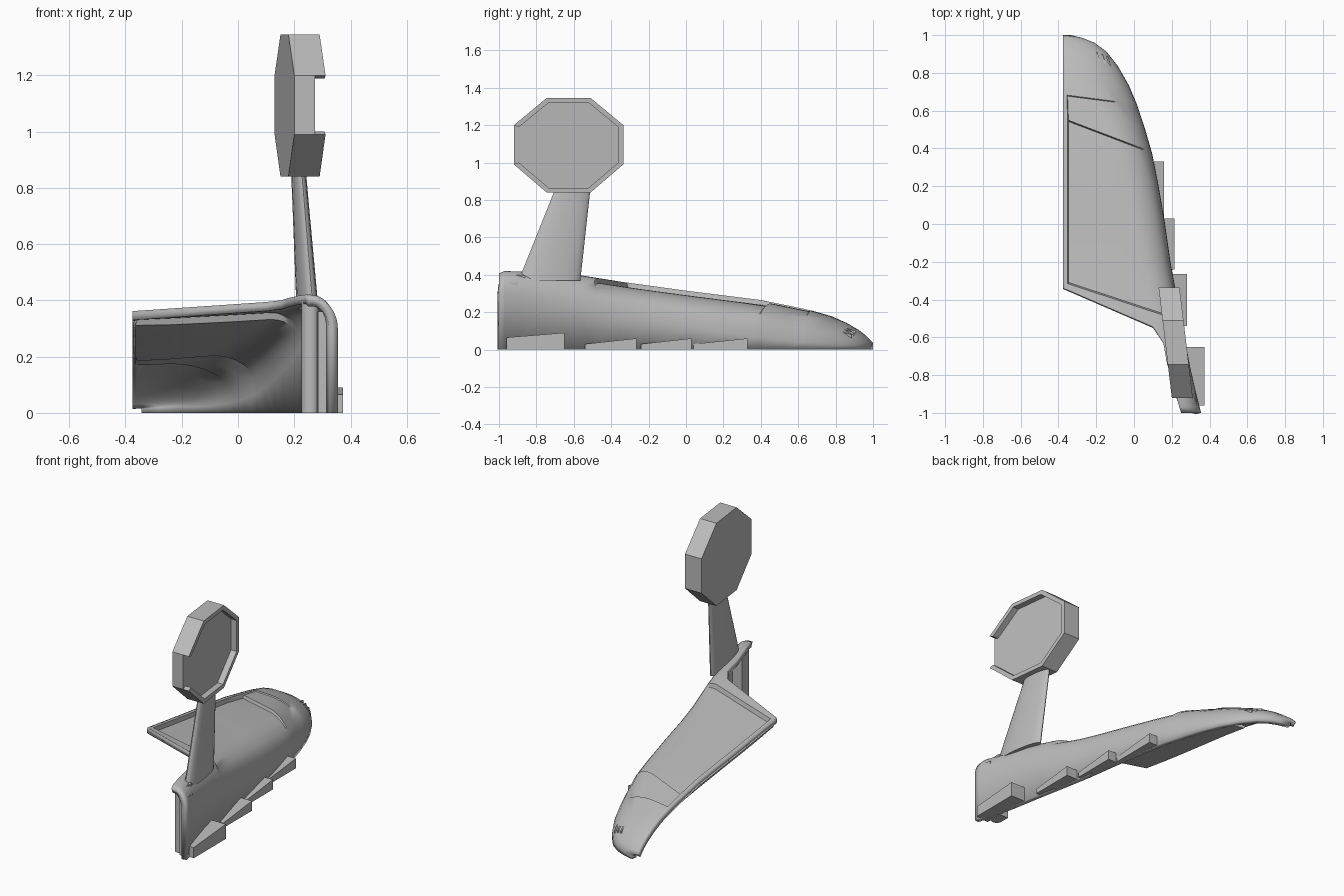
import bpy, bmesh, math

if "Cube" in bpy.data.objects:
    bpy.data.objects.remove(bpy.data.objects["Cube"], do_unlink=True)

GREY = bpy.data.materials.new("plain grey")
GREY.use_nodes = True
GREY.diffuse_color = (0.5, 0.5, 0.5, 1)
GREY.node_tree.nodes["Principled BSDF"].inputs["Base Color"].default_value = (0.5, 0.5, 0.5, 1)

XIN = -0.375  # open inner edge of the half shell


def table(pairs):
    """Piecewise linear lookup over (y, value) pairs."""
    pairs = sorted(pairs)

    def f(y):
        if y <= pairs[0][0]:
            return pairs[0][1]
        for (a, va), (b, vb) in zip(pairs, pairs[1:]):
            if y <= b:
                return va + (vb - va) * (y - a) / (b - a)
        return pairs[-1][1]
    return f


# Plan outline, roof height and shoulder radii along the length
x_out = table([(1, -.335), (.98, -.25), (.95, -.19), (.9, -.13), (.8, -.06), (.68, 0), (.5, .06),
               (.36, .10), (.1, .15), (-.25, .20), (-.5, .25), (-.8, .305), (-1, .355)])
z_top = table([(1, .035), (.97, .07), (.9, .122), (.8, .172), (.66, .212), (.4, .265), (0, .315),
               (-.4, .37), (-.55, .395), (-.9, .418), (-.97, .42), (-1, .408)])
r_x = table([(1, .3), (.8, .3), (.36, .2), (-.34, .17), (-.6, .13), (-1, .11)])
r_z = table([(1, .02), (.9, .10), (.8, .145), (.6, .185), (.36, .2), (-.34, .18), (-1, .11)])


def make(name, verts, faces, smooth=False, recalc=True):
    me = bpy.data.meshes.new(name)
    me.from_pydata(verts, [], faces)
    if recalc:
        bm = bmesh.new()
        bm.from_mesh(me)
        bmesh.ops.recalc_face_normals(bm, faces=bm.faces)
        bm.to_mesh(me)
        bm.free()
    ob = bpy.data.objects.new(name, me)
    bpy.context.collection.objects.link(ob)
    me.materials.append(GREY)
    if smooth:
        bpy.ops.object.select_all(action='DESELECT')
        ob.select_set(True)
        bpy.context.view_layer.objects.active = ob
        bpy.ops.object.shade_smooth_by_angle(angle=math.radians(35))
    return ob


def loft(name, a, b, smooth=False):
    """Closed solid between two matching rings."""
    n = len(a)
    faces = [(i, (i + 1) % n, n + (i + 1) % n, n + i) for i in range(n)]
    faces += [tuple(range(n))[::-1], tuple(range(n, 2 * n))]
    return make(name, list(a) + list(b), faces, smooth)


# Body shell: swept rows, each running from the inner edge over the shoulder to the ground
def row(yo, k, xin, drop):
    xo = x_out(yo)
    w = xo - xin
    rx, rz = min(r_x(yo), .82 * w), r_z(yo)
    start = xo - rx
    rim = min(.024, .05 * w)
    flat = [xin, xin + rim, xin + rim * 1.2]
    flat += [flat[2] + (start - flat[2]) * i / 4 for i in range(1, 5)]
    pts = [(x, 0.0) for x in flat]
    pts += [(start + rx * math.sin(a), a) for a in (math.pi / 2 * i / 9 for i in range(1, 10))]
    out = []
    for i, (x, a) in enumerate(pts):
        y = yo + k * (xo - x)
        sink = drop * max(0, math.cos(a * 1.5)) if i > 1 else 0
        out.append((x, y, z_top(y) - rz * (1 - math.cos(a)) - sink))
    out.append((xo, yo, 0))
    return out


rows = []
# (y at the inner edge, sweep, sunken depth)
for yc, k, drop in [(1, 0, 0), (.985, 0, 0), (.96, 0, 0), (.92, .03, 0), (.86, .08, 0), (.78, .13, 0),
                    (.685, .13, 0), (.68, .13, .007), (.62, .24, .007), (.56, .38, .007),
                    (.553, .38, .025), (.4, .37, .025), (.2, .36, .025), (0, .35, .025),
                    (-.15, .34, .025), (-.3, .33, .025), (-.308, .33, 0), (-.34, .33, 0)]:
    yo = yc
    for _ in range(40):
        yo = yc - k * (x_out(yo) - XIN)
    rows.append(row(yo, k, XIN, drop))
# Narrow tail behind the panel: (y, sweep, inner x)
for yo, k, xin in [(-.6, .33, .1), (-.66, .25, .155), (-.75, .1, .175),
                   (-.88, 0, .215), (-.97, 0, .24), (-1, 0, .25)]:
    rows.append(row(yo, k, xin, 0))
n = len(rows[0])
faces = [(r * n + c, (r + 1) * n + c, (r + 1) * n + c + 1, r * n + c + 1)
         for r in range(len(rows) - 1) for c in range(n - 1)]
shell = make("body_shell", [p for r in rows for p in r], faces, True, recalc=False)
solid = shell.modifiers.new("thickness", 'SOLIDIFY')
solid.thickness = .032
solid.offset = -1

# Wedge steps along the lower side: y back, y front, inner x, outer x, z back, z front
for i, (y0, y1, xi, xo, z0, z1) in enumerate([(-.96, -.65, .27, .373, .065, .09),
                                              (-.54, -.265, .18, .28, .03, .06),
                                              (-.24, .03, .13, .215, .03, .06),
                                              (.04, .33, .075, .16, .03, .06)]):
    plan = [(x_out(y0) - .03, y0, z0), (xo, y0, z0), (xo, y1, z1), (xi, y1, z1)]
    loft(f"side_wedge_{i + 1}", [(x, y, 0) for x, y, z in plan], plan)


# Strut: tapered streamlined mast
def mast(cx, cy, z, half_len, half_thick):
    ring = []
    for i in range(20):
        a = 2 * math.pi * i / 20
        dy = half_len * math.cos(a)
        ring.append((cx - .12 * dy + half_thick * math.sin(a), cy + dy, z))
    return ring


loft("strut", mast(.247, -.73, .37, .165, .034), mast(.215, -.605, .86, .094, .024), True)

# Octagonal end plate, slightly turned about the vertical
OCT = [(-.92, 1.2), (-.745, 1.345), (-.51, 1.345), (-.335, 1.2),
       (-.335, .99), (-.51, .84), (-.745, .84), (-.92, .99)]
CY, CZ = -.6275, 1.0925
INNER = [(CY + (y - CY) * .91, CZ + (z - CZ) * .9) for y, z in OCT]


def slab(name, pts, x0, x1):
    def ring(x):
        return [(x + .13 - .12 * (y + .335), y, z) for y, z in pts]
    return loft(name, ring(x0), ring(x1))


slab("octagon_plate", OCT, 0, .073)
for i in range(7):  # the rear side of the rim stays open
    slab(f"octagon_rim_{i + 1}", [OCT[i], OCT[i + 1], INNER[i + 1], INNER[i]], .073, .111)

# Rounded post and stepped lip inside the tail
post = [(.258 + .033 * math.cos(math.pi * i / 8), -.92 - .033 * math.sin(math.pi * i / 8)) for i in range(9)]
post += [(.225, -.86), (.291, -.86)]
loft("tail_post", [(x, y, 0) for x, y in post], [(x, y, .4) for x, y in post], True)
lip = [(.285, -.97), (.335, -.97), (.325, -.9), (.275, -.9)]
loft("tail_lip", [(x, y, 0) for x, y in lip], [(x, y, .36) for x, y in lip])

# Small fins over the nose intake
for i in range(3):
    x, y = -.19 + .028 * i, .885 - .012 * i
    xo, rx = x_out(y), min(r_x(y), .82 * (x_out(y) - XIN))
    u = min(1, max(0, (x - xo + rx) / rx))
    z = z_top(y) - r_z(y) * (1 - math.sqrt(1 - u * u)) + .004
    fin = [(x - .012, y + .025), (x - .004, y + .025), (x + .012, y - .025), (x + .004, y - .025)]
    loft(f"nose_fin_{i + 1}", [(a, b, z - .03) for a, b in fin],
         [(a, b, z - .3 * (b - y)) for a, b in fin])
